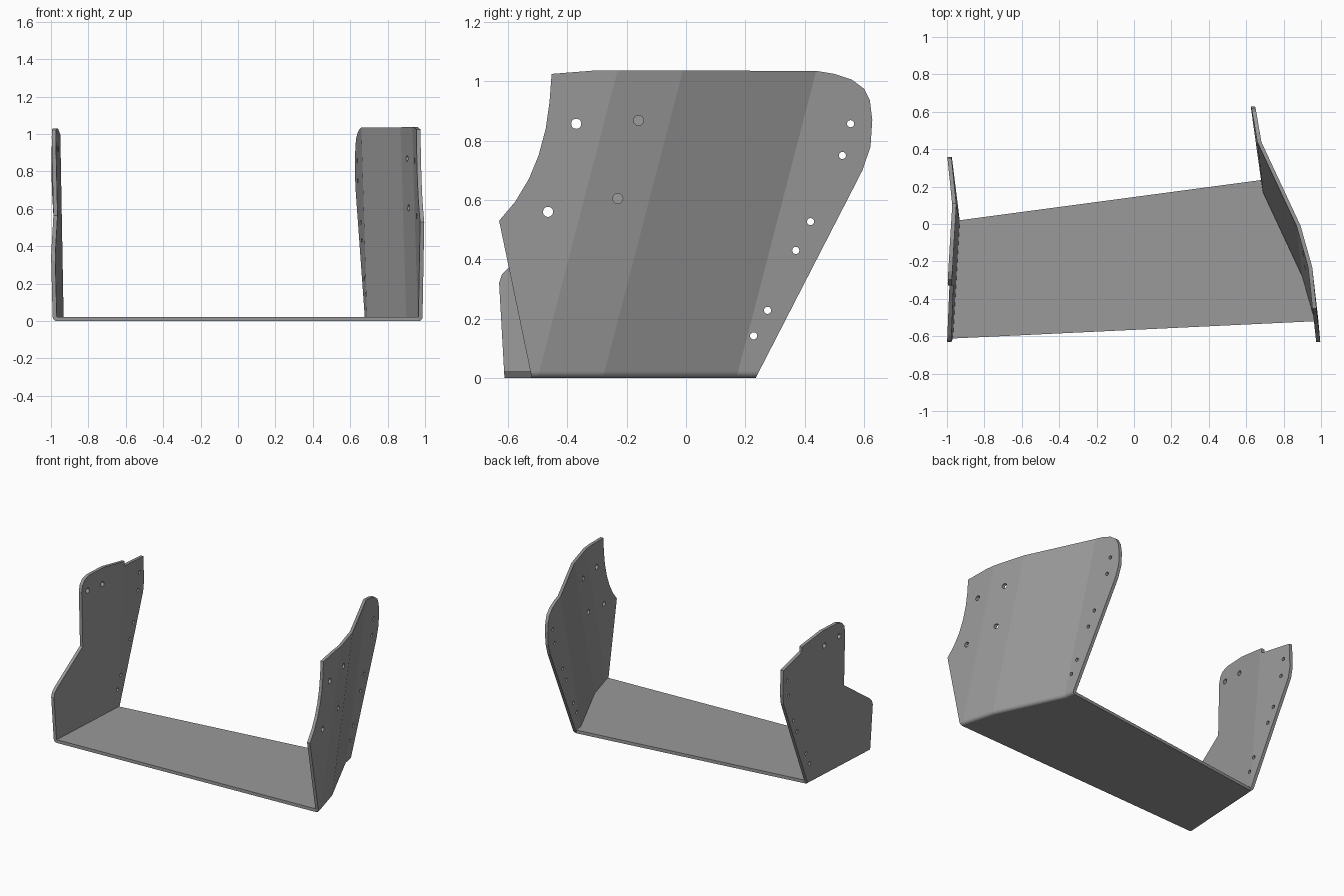
import bpy, bmesh, math
from mathutils import Vector, Matrix

if "Cube" in bpy.data.objects:
    bpy.data.objects.remove(bpy.data.objects["Cube"])

T = 0.022  # sheet thickness

steel = bpy.data.materials.new("plain_grey")
steel.diffuse_color = (0.32, 0.32, 0.32, 1)
steel.use_nodes = True
steel.node_tree.nodes["Principled BSDF"].inputs["Base Color"].default_value = steel.diffuse_color


def lerp(table, u):
    """Piecewise linear, extended past both ends."""
    for (u0, x0), (u1, x1) in zip(table, table[1:]):
        if u <= u1 or u1 == table[-1][0]:
            return x0 + (x1 - x0) * (u - u0) / (u1 - u0)


def finish(bm, name):
    bmesh.ops.recalc_face_normals(bm, faces=bm.faces[:])
    me = bpy.data.meshes.new(name)
    bm.to_mesh(me)
    bm.free()
    me.materials.append(steel)
    ob = bpy.data.objects.new(name, me)
    bpy.context.collection.objects.link(ob)
    return ob


def cut(bm, co, no):
    bmesh.ops.bisect_plane(bm, geom=bm.verts[:] + bm.edges[:] + bm.faces[:],
                           dist=1e-5, plane_co=co, plane_no=no)


def side_plate(name, outline, bends, shear, lean, out, holes):
    """Flat (y, z) outline folded along slanted bend lines, thickened outward, drilled."""
    bm = bmesh.new()
    bm.faces.new([bm.verts.new((0, y, z)) for y, z in outline])
    for u, _ in bends[1:-1]:
        cut(bm, (0, u, 0), (0, 1, -shear))
    for i in range(1, 6):  # strips for the rounded fold at the bottom
        cut(bm, (0, 0, T * (1 - math.cos(i * math.pi / 10))), (0, 0, 1))
    inner = bm.verts[:]
    res = bmesh.ops.extrude_face_region(bm, geom=bm.faces[:], use_keep_orig=True)
    outer = [v for v in res["geom"] if isinstance(v, bmesh.types.BMVert)]
    for verts, side in ((inner, 0), (outer, 1)):
        for v in verts:
            y, z = v.co.y, v.co.z
            k = max(0.15, math.sqrt(1 - (1 - min(z, T) / T) ** 2))
            v.co.x = lerp(bends, y - shear * z) + lean * z + side * out * T * k
    plate = finish(bm, name)

    # drill cutter
    bm = bmesh.new()
    for y, z, r in holes:
        x = lerp(bends, y - shear * z) + lean * z
        m = Matrix.Translation((x, y, z)) @ Matrix.Rotation(math.pi / 2, 4, 'Y')
        bmesh.ops.create_cone(bm, cap_ends=True, segments=20, radius1=r,
                              radius2=r, depth=0.16, matrix=m)
    drill = finish(bm, name + "_drill")
    drill.hide_render = True
    drill.hide_viewport = True
    mod = plate.modifiers.new("holes", 'BOOLEAN')
    mod.operation = 'DIFFERENCE'
    mod.solver = 'EXACT'
    mod.object = drill
    return plate


BIG, SMALL = 0.017, 0.012

# right side plate, folded into four flats
right_bends = [(-0.77, 0.99), (-0.50, 0.962), (-0.28, 0.90), (0.17, 0.69), (0.40, 0.652)]
right_outline = [(-0.52, 0), (-0.63, 0.53), (-0.575, 0.595), (-0.53, 0.67), (-0.497, 0.75),
                 (-0.473, 0.84), (-0.46, 0.93), (-0.453, 1.025), (-0.30, 1.037),
                 (0.44, 1.035), (0.50, 1.025), (0.56, 1.005), (0.60, 0.975), (0.62, 0.935),
                 (0.628, 0.87), (0.622, 0.78), (0.595, 0.70), (0.235, 0)]
right_holes = [(-0.37, 0.857, BIG), (-0.465, 0.56, BIG), (-0.16, 0.868, BIG),
               (-0.23, 0.605, BIG), (0.555, 0.857, SMALL), (0.527, 0.75, SMALL),
               (0.42, 0.527, SMALL), (0.37, 0.43, SMALL), (0.275, 0.228, SMALL),
               (0.228, 0.142, SMALL)]
side_plate("right_side_plate", right_outline, right_bends, 0.26, -0.03, 1, right_holes)

# left side plate, one fold and a stepped top
left_bends = [(-0.64, -0.970), (0.02, -0.932), (0.29, -0.96)]
left_outline = [(-0.612, 0), (-0.63, 0.32), (-0.62, 0.35), (-0.595, 0.375), (-0.33, 0.565),
                (-0.33, 0.94), (-0.32, 0.985), (-0.295, 1.015), (-0.25, 1.03), (-0.10, 1.03),
                (0.11, 0.995), (0.11, 0.962), (0.352, 0.93), (0.357, 0.76), (0.345, 0.69),
                (0.02, 0)]
left_holes = [(-0.27, 0.93, BIG), (-0.12, 0.92, BIG), (0.30, 0.84, SMALL),
              (0.28, 0.725, SMALL), (0.216, 0.527, SMALL), (0.17, 0.43, SMALL),
              (0.05, 0.228, SMALL), (0.01, 0.142, SMALL)]
side_plate("left_side_plate", left_outline, left_bends, 0.08, -0.018, -1, left_holes)

# floor plate between the two sides
bm = bmesh.new()
edge = [(lerp(left_bends, -0.612), -0.612)]
edge += [(lerp(right_bends, u), u) for u in (-0.52, -0.50, -0.28, 0.17, 0.235)]
edge += [(lerp(left_bends, 0.02), 0.02)]
face = bm.faces.new([bm.verts.new((x, y, 0)) for x, y in edge])
res = bmesh.ops.extrude_face_region(bm, geom=[face], use_keep_orig=True)
for v in res["geom"]:
    if isinstance(v, bmesh.types.BMVert):
        v.co.z = T
finish(bm, "floor_plate")
